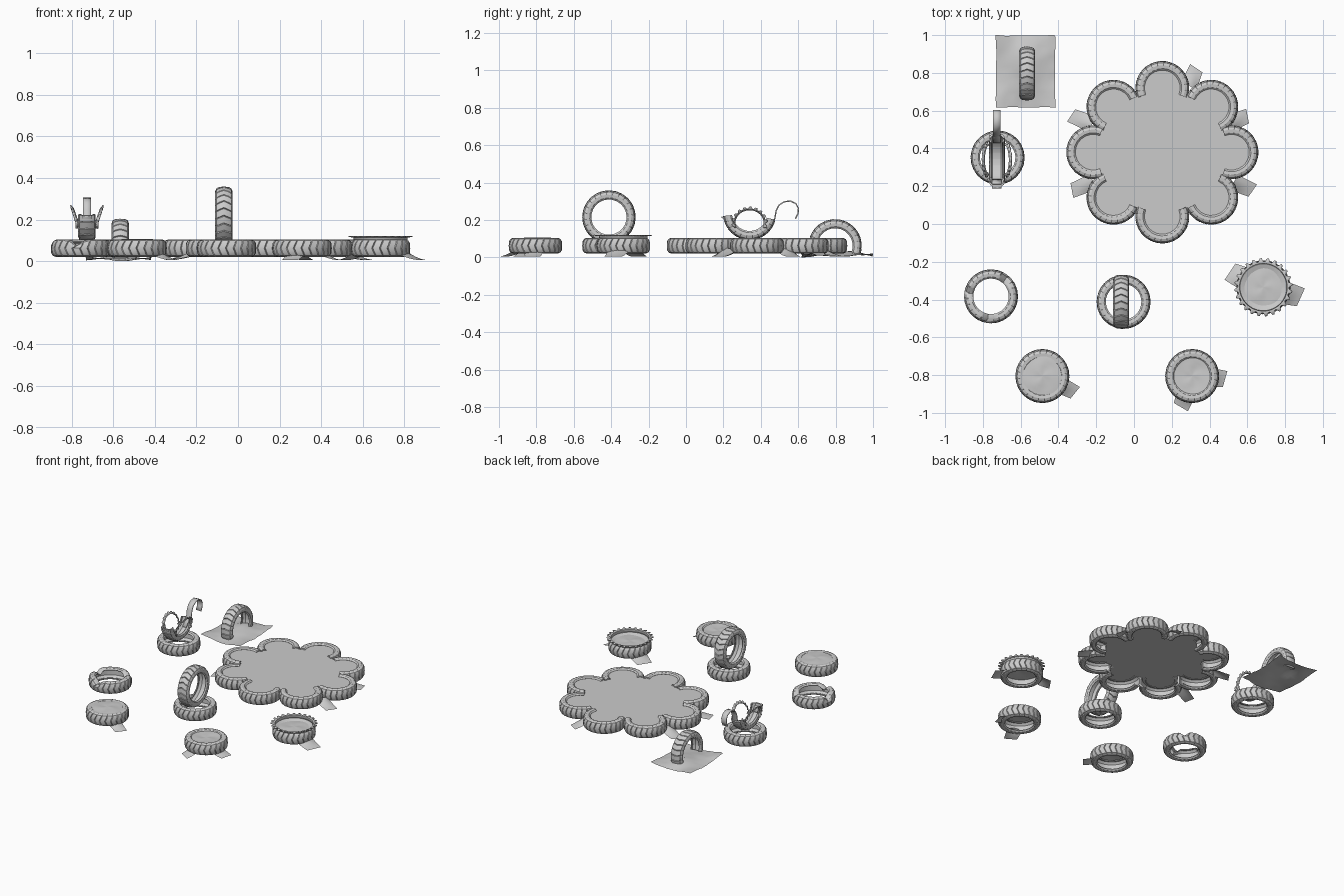
import bpy, bmesh, math, random
from math import sin, cos, pi, radians, exp

random.seed(4)
if "Cube" in bpy.data.objects:
    bpy.data.objects.remove(bpy.data.objects["Cube"])

# One grey for every part
GREY = (0.6, 0.6, 0.6, 1)
grey = bpy.data.materials.new("grey")
grey.use_nodes = True
grey.diffuse_color = GREY
grey.node_tree.nodes["Principled BSDF"].inputs["Base Color"].default_value = GREY

BASE_Z = 0.063
# Half of the tyre section as (radius, offset along axle)
OUTER = [(0.094, 0.032), (0.103, 0.04), (0.12, 0.042), (0.134, 0.036), (0.141, 0.024)]
LINING = [(0.097, 0.027), (0.118, 0.036), (0.132, 0.022)]


def finish(name, verts, faces, thick=0, angle=35):
    mesh = bpy.data.meshes.new(name)
    mesh.from_pydata(verts, [], faces)
    bm = bmesh.new()
    bm.from_mesh(mesh)
    bmesh.ops.recalc_face_normals(bm, faces=bm.faces)
    bm.to_mesh(mesh)
    bm.free()
    mesh.materials.append(grey)
    obj = bpy.data.objects.new(name, mesh)
    bpy.context.collection.objects.link(obj)
    bpy.ops.object.select_all(action='DESELECT')
    obj.select_set(True)
    bpy.context.view_layer.objects.active = obj
    bpy.ops.object.shade_smooth_by_angle(angle=radians(angle))
    if thick:
        mod = obj.modifiers.new("thickness", 'SOLIDIFY')
        mod.thickness = thick
        mod.offset = 0
    return obj


def grid_faces(rows, cols, wrap_rows=False, wrap_cols=False):
    faces = []
    for i in range(rows if wrap_rows else rows - 1):
        for j in range(cols if wrap_cols else cols - 1):
            k, m = (i + 1) % rows, (j + 1) % cols
            faces.append((i * cols + j, k * cols + j, k * cols + m, i * cols + m))
    return faces


def tyre(name, x, y, z=BASE_Z, start=0, sweep=2 * pi, upright=False, open_top=False, dent=None):
    """Hollow tyre, or part of one, with chevron tread grooves."""
    profile = [(r, -w) for r, w in OUTER] + [(0.143, 0)] + OUTER[::-1]
    profile += LINING + [(r, -w) for r, w in LINING[::-1]]
    n_out = 2 * len(OUTER) + 1
    full = sweep > 6.28
    count = max(4, round(24 * sweep / (2 * pi)))
    step = sweep / count
    columns = [(i + f, low) for i in range(count) for f, low in ((0, 0), (0.84, 0), (0.92, 1))]
    if not full:
        columns.append((count, 0))
    verts = []
    for f, low in columns:
        for j, (r, w) in enumerate(profile):
            outside = j < n_out
            a = start + f * step + (3 * abs(w) if outside and full else 0)
            if outside and not full:
                a += 2.5 * abs(w) * sin(pi * f / count)
            if low and outside and r > 0.13:
                r -= 0.005
            if open_top and w > 0.03:
                r = max(r, 0.125)
            p, q = r * cos(a), r * sin(a)
            if dent and w > 0:
                w -= dent(a)
            verts.append((x + w, y + p, z + q) if upright else (x + p, y + q, z + w))
    n = len(profile)
    faces = grid_faces(len(columns), n, full, True)
    if not full:
        faces += [tuple(range(n)), tuple(range(len(verts) - n, len(verts)))]
    return finish(name, verts, faces, angle=28)


def soil(name, x, y, radius, z, dome, rough=0.002):
    """Soil filling inside a tyre."""
    rings, n = 6, 32
    verts = []
    for i in range(rings):
        t = (i + 0.02) / (rings - 1)
        for j in range(n):
            a = 2 * pi * j / n
            h = z + dome * (1 - t * t) + rough * sin(3 * a + 5 * t) * t * (1 - t) * 4
            verts.append((x + radius * t * cos(a), y + radius * t * sin(a), h))
    faces = grid_faces(rings, n, False, True) + [tuple(range(n))]
    finish(name, verts, faces)


def flap(name, x, y, degrees, near, far, half=0.045):
    """Small bank of earth sloping down from a tyre."""
    a, n = radians(degrees), 5
    verts = []
    for i in range(n):
        for j in range(n):
            u, v = i / (n - 1), 2 * j / (n - 1) - 1
            d, s = near + (far - near) * u + 0.008 * v, half * v * (1 - 0.15 * u)
            h = 0.006 + 0.045 * (1 - u) ** 1.3 * (1 - 0.5 * v * v)
            verts.append((x + d * cos(a) - s * sin(a), y + d * sin(a) + s * cos(a), h))
    finish(name, verts, grid_faces(n, n))


# Scalloped pool edged by eight tyre arcs
PX, PY, RX, RY = 0.15, 0.38, 0.366, 0.34
outline = []
for i in range(8):
    t = i * pi / 4
    cx, cy = PX + RX * cos(t), PY + RY * sin(t)
    tyre(f"pool_edge_tyre_{i + 1}", cx, cy, start=t - 1.95, sweep=3.9)
    for k in range(15):
        b = t - 1.85 + 3.7 * k / 14
        outline.append((cx + 0.113 * cos(b), cy + 0.113 * sin(b), 0.094))
finish("pool_surface", outline, [tuple(range(len(outline)))])
for i, (deg, near, far) in enumerate([(68, 0.38, 0.48), (23, 0.39, 0.49), (-23, 0.41, 0.52),
                                      (158, 0.4, 0.52), (203, 0.4, 0.52)]):
    flap(f"pool_bank_{i + 1}", PX, PY, deg, near, far)

# Worn tyre with sagging side wall
tyre("worn_tyre", -0.757, -0.383,
     dent=lambda a: sum(0.028 * exp(-((((a - c + pi) % (2 * pi)) - pi) / 0.2) ** 2) for c in (0.85, 3.0, 4.6)))

# Planter filled to the brim
tyre("full_planter_tyre", -0.485, -0.805)
soil("full_planter_soil", -0.485, -0.805, 0.128, 0.1, 0.007)
flap("full_planter_bank", -0.485, -0.805, -27, 0.11, 0.195)

# Planter with lower soil
tyre("low_planter_tyre", 0.308, -0.805)
soil("low_planter_soil", 0.308, -0.805, 0.12, 0.099, -0.006)
flap("low_planter_bank_1", 0.308, -0.805, -5, 0.1, 0.175, 0.05)
flap("low_planter_bank_2", 0.308, -0.805, -110, 0.1, 0.175, 0.05)

# Planter with a toothed rim folded outwards
FX, FY = 0.685, -0.335
tyre("toothed_planter_tyre", FX, FY, open_top=True)
soil("toothed_planter_soil", FX, FY, 0.13, 0.088, 0.006)
flap("toothed_planter_bank_1", FX, FY, -15, 0.12, 0.205, 0.06)
flap("toothed_planter_bank_2", FX, FY, 155, 0.12, 0.195, 0.06)
TEETH = 24
rim = []
for i in range(TEETH * 4):
    a = 2 * pi * i / (TEETH * 4)
    tip = 0.154 if i % 4 in (1, 2) else 0.136
    for r, h in ((0.126, 0.1), (0.128, 0.116), (tip, 0.119)):
        rim.append((FX + r * cos(a), FY + r * sin(a), h))
finish("toothed_rim", rim, grid_faces(TEETH * 4, 3, True), 0.005)

# Upright tyre standing on a flat one
tyre("stand_base_tyre", -0.055, -0.412)
tyre("stand_upright_tyre", -0.068, -0.412, 0.216, upright=True)

# Bird cut from a tyre, on a base tyre
BX, BY = -0.726, 0.34
tyre("bird_base_tyre", -0.722, 0.352)
tyre("bird_body", BX, BY, 0.236, start=pi + 0.1, sweep=pi - 0.35, upright=True)
for side, label in ((1, "left"), (-1, "right")):
    wing, n = [], 45
    for i in range(n):
        a = -0.35 + (pi + 0.7) * i / (n - 1)
        lean = 0.04 + 0.025 * max(0, sin(a))
        tip = 0.086 if i % 4 in (1, 2) else 0.076
        for r, out in ((0.07, 0), (0.076, 0.006), (tip, 0.014)):
            wing.append((BX + side * (lean + out), BY + r * 1.1 * cos(a), 0.184 + r * sin(a)))
    finish(f"bird_{label}_wing", wing, grid_faces(n, 3), 0.005)


def ribbon(name, path, half):
    """Band across the bird's width, following a side-on path."""
    verts = [(BX + s * half, y, z) for y, z in path for s in (-1, 0, 1)]
    obj = finish(name, verts, grid_faces(len(path), 3), 0.007, 60)
    return obj


ribbon("bird_neck", [(0.43, 0.145), (0.46, 0.175), (0.475, 0.21), (0.482, 0.25), (0.497, 0.28),
                     (0.525, 0.298), (0.558, 0.302), (0.588, 0.288), (0.601, 0.262),
                     (0.599, 0.235), (0.585, 0.207)], 0.02)
ribbon("bird_tail", [(0.235, 0.17), (0.215, 0.2), (0.19, 0.218)], 0.025)

# Half-buried tyre arch on a rough patch of ground
tyre("arch_tyre", -0.566, 0.797, 0.062, start=-0.35, sweep=pi + 0.7, upright=True)
N = 15
ground = []
for i in range(N):
    for j in range(N):
        u, v = i / (N - 1), j / (N - 1)
        bump = 0.017 + 0.011 * sin(5 * u + 2) * cos(6 * v) + random.uniform(-0.002, 0.002)
        bump += 0.018 * exp(-((u - 0.5) ** 2 + (v - 0.75) ** 2) * 25)
        wobble = 0.006 * sin(17 * u + 11 * v)
        ground.append((-0.73 + 0.312 * u + wobble * (v - 0.5), 0.618 + 0.38 * v + wobble * (u - 0.5),
                       max(0, bump - 0.004)))
finish("arch_ground", ground, grid_faces(N, N))
